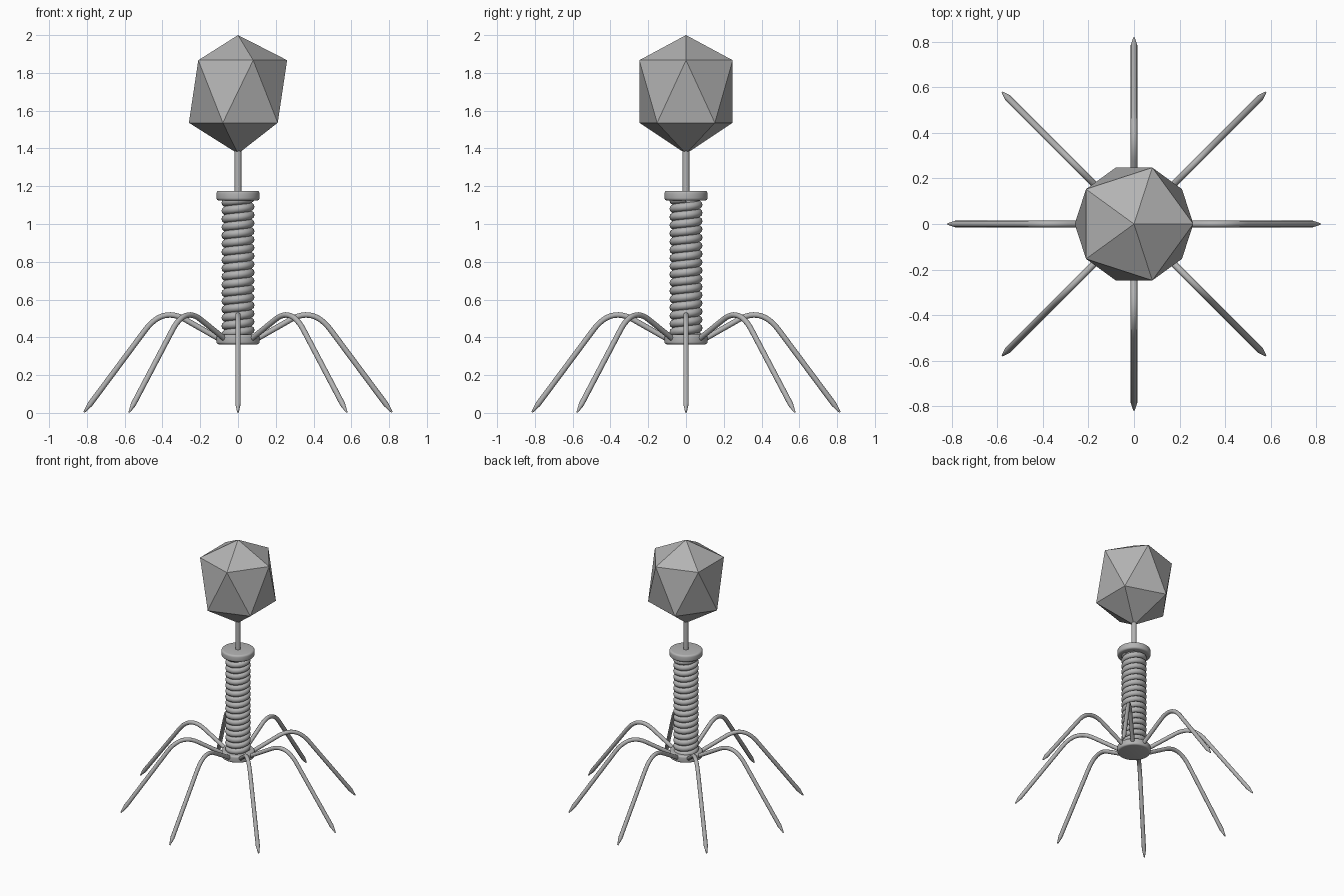
import bpy, bmesh, math
from mathutils import Vector

if "Cube" in bpy.data.objects:
    bpy.data.objects.remove(bpy.data.objects["Cube"])

grey = bpy.data.materials.new("neutral grey")
grey.diffuse_color = (0.45, 0.45, 0.45, 1)
grey.use_nodes = True
grey.node_tree.nodes["Principled BSDF"].inputs["Base Color"].default_value = grey.diffuse_color


def make(name, bm, smooth=None):
    bmesh.ops.recalc_face_normals(bm, faces=bm.faces[:])
    me = bpy.data.meshes.new(name)
    bm.to_mesh(me)
    bm.free()
    me.materials.append(grey)
    ob = bpy.data.objects.new(name, me)
    bpy.context.collection.objects.link(ob)
    if smooth:
        bpy.ops.object.select_all(action='DESELECT')
        bpy.context.view_layer.objects.active = ob
        ob.select_set(True)
        bpy.ops.object.shade_smooth_by_angle(angle=math.radians(smooth))
    return ob


def skin(bm, rings):
    """Bridge successive vertex rings and cap both ends."""
    n = len(rings[0])
    for a, b in zip(rings, rings[1:]):
        for i in range(n):
            j = (i + 1) % n
            bm.faces.new((a[i], a[j], b[j], b[i]))
    bm.faces.new(rings[0])
    bm.faces.new(rings[-1])


def tube(name, pts, radii, sides=12):
    bm = bmesh.new()
    rings = []
    for k, p in enumerate(pts):
        t = (pts[min(k + 1, len(pts) - 1)] - pts[max(k - 1, 0)]).normalized()
        side = t.cross(Vector((0, 0, 1))).normalized()
        up = side.cross(t)
        rings.append([bm.verts.new(p + radii[k] * (side * math.cos(a) + up * math.sin(a)))
                      for a in (math.tau * i / sides for i in range(sides))])
    skin(bm, rings)
    return make(name, bm, 40)


def lathe(name, profile, sides=48):
    bm = bmesh.new()
    rings = [[bm.verts.new((r * math.cos(math.tau * i / sides),
                            r * math.sin(math.tau * i / sides), z))
              for i in range(sides)] for r, z in profile]
    skin(bm, rings)
    return make(name, bm, 40)


def disc(name, r, z0, z1, bevel):
    arc = [(r - bevel + bevel * math.cos(a), bevel * math.sin(a))
           for a in (math.pi / 2 * i / 4 for i in range(5))]
    profile = [(x, z0 + bevel - h) for x, h in reversed(arc)]
    profile += [(x, z1 - bevel + h) for x, h in arc]
    return lathe(name, profile)


# Faceted head: stretched icosahedron
bm = bmesh.new()
for r, z, turn in ((0, 2.0, 0), (0.26, 1.867, 0), (0.26, 1.536, 36), (0, 1.372, 0)):
    for i in range(5 if r else 1):
        a = math.radians(72 * i + turn)
        bm.verts.new((r * math.cos(a), r * math.sin(a), z))
bmesh.ops.convex_hull(bm, input=bm.verts[:])
make("head", bm)

# Neck, collar, sheath core and base plate
lathe("neck", [(0.018, 1.14), (0.018, 1.41)], 24)
disc("collar", 0.114, 1.124, 1.176, 0.014)
lathe("sheath_core", [(0.07, 0.39), (0.07, 1.15)], 32)
disc("base_plate", 0.114, 0.363, 0.414, 0.012)

# Coiled sheath
turns, steps = 17, 32
n = turns * steps
coil = [Vector((0.065 * math.cos(math.tau * k / steps),
                0.065 * math.sin(math.tau * k / steps),
                0.395 + 0.74 * k / n)) for k in range(n + 1)]
tube("sheath_coil", coil, [0.0225] * (n + 1), 10)

# Eight bent legs with pointed feet
p0, p1, p2 = (0.28, 0.4945), (0.398, 0.562), (0.49, 0.44)
path = [(0.07, 0.375)]
for k in range(13):
    t = k / 12
    path.append(tuple((1 - t) ** 2 * a + 2 * t * (1 - t) * b + t * t * c
                      for a, b, c in zip(p0, p1, p2)))
path += [(0.783, 0.046), (0.815, 0.003)]
radii = [0.0145] * (len(path) - 1) + [0.004]
for i in range(8):
    a = math.tau * i / 8
    tube(f"leg_{i + 1}", [Vector((r * math.cos(a), r * math.sin(a), z)) for r, z in path], radii)
